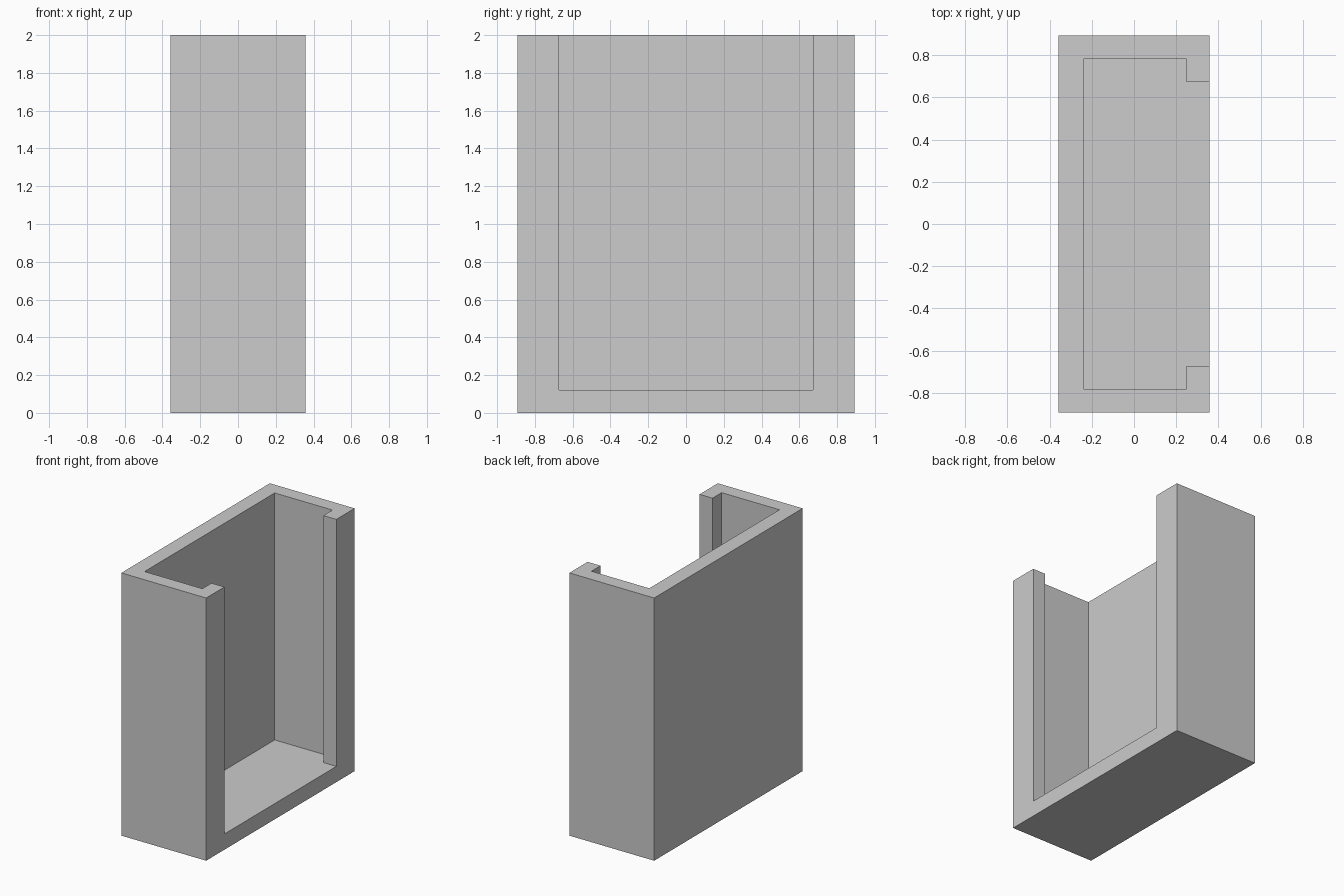
import bpy
import bmesh

cube = bpy.data.objects.get("Cube")
if cube:
    bpy.data.objects.remove(cube, do_unlink=True)

# Overall sizes
HX, HY, TOP = 0.357, 0.893, 2.0
FLOOR = 0.12
BACK_IN = -0.239      # inner face of the closed long wall
LIP_IN = 0.248        # inner face of the front lips
SIDE_IN = 0.783       # inner face of the end walls
OPENING = 0.673       # half width of the open slot

grey = bpy.data.materials.new("plain_grey")
grey.use_nodes = True
colour = (0.604, 0.604, 0.604, 1.0)
grey.diffuse_color = colour
grey.node_tree.nodes["Principled BSDF"].inputs["Base Color"].default_value = colour


def prism(name, outline, z0, z1):
    """Extrude a flat outline upward into a solid."""
    bm = bmesh.new()
    face = bm.faces.new([bm.verts.new((x, y, z0)) for x, y in outline])
    raised = bmesh.ops.extrude_face_region(bm, geom=[face])["geom"]
    bmesh.ops.translate(bm, vec=(0, 0, z1 - z0),
                        verts=[g for g in raised if isinstance(g, bmesh.types.BMVert)])
    bmesh.ops.recalc_face_normals(bm, faces=bm.faces)
    mesh = bpy.data.meshes.new(name)
    bm.to_mesh(mesh)
    bm.free()
    mesh.materials.append(grey)
    obj = bpy.data.objects.new(name, mesh)
    bpy.context.collection.objects.link(obj)
    return obj


# Solid block forming the holder
holder = prism("open_holder", [(-HX, -HY), (HX, -HY), (HX, HY), (-HX, HY)], 0, TOP)

# Pocket with a narrower slot between two lips, open at the top and one side
half = [(BACK_IN, SIDE_IN), (LIP_IN, SIDE_IN), (LIP_IN, OPENING), (HX + 0.2, OPENING)]
pocket = prism("pocket_cutter", half + [(x, -y) for x, y in reversed(half)],
               FLOOR, TOP + 0.2)
pocket.hide_render = True
pocket.hide_viewport = True
pocket.display_type = 'WIRE'

cut = holder.modifiers.new("pocket", 'BOOLEAN')
cut.operation = 'DIFFERENCE'
cut.solver = 'EXACT'
cut.object = pocket
